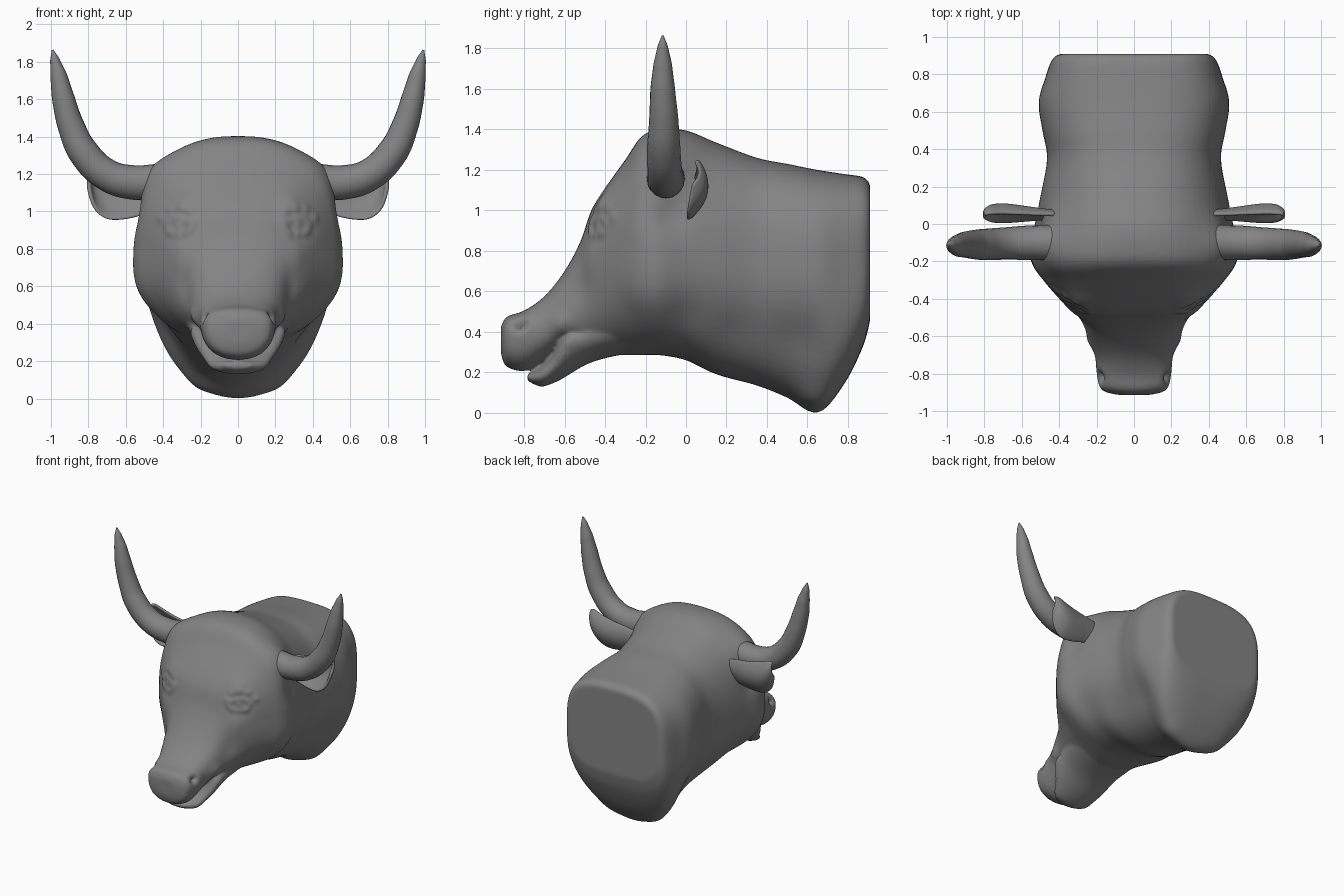
import bpy, bmesh, math
from mathutils import Vector, kdtree

if "Cube" in bpy.data.objects:
    bpy.data.objects.remove(bpy.data.objects["Cube"])

hide = bpy.data.materials.new("dark_grey")
hide.diffuse_color = (0.23, 0.23, 0.23, 1)
hide.use_nodes = True
hide.node_tree.nodes["Principled BSDF"].inputs["Base Color"].default_value = hide.diffuse_color


def catmull(keys, steps):
    """Smoothly interpolate rows of numbers."""
    out = []
    for i in range(len(keys) - 1):
        p0, p1, p2, p3 = (keys[max(0, min(len(keys) - 1, i + k))] for k in (-1, 0, 1, 2))
        for s in range(steps):
            t = s / steps
            out.append([0.5 * (2 * b + (c - a) * t + (2 * a - 5 * b + 4 * c - d) * t * t
                               + (3 * b - a - 3 * c + d) * t ** 3)
                        for a, b, c, d in zip(p0, p1, p2, p3)])
    return out + [list(keys[-1])]


def loft(bm, keys, steps=5, sides=72):
    """Skin superellipse sections: y, bottom, top, half width, widest z, top power, bottom power."""
    prev = first = None
    for y, zb, zt, w, zm, nt, nb in catmull(keys, steps):
        ring = []
        for i in range(sides):
            a = math.tau * i / sides
            c, s = math.cos(a), math.sin(a)
            n, h = (nt, zt - zm) if s > 0 else (nb, zm - zb)
            ring.append(bm.verts.new((math.copysign(abs(c) ** (2 / n), c) * w, y,
                                      zm + math.copysign(abs(s) ** (2 / n), s) * h)))
        if prev:
            for i in range(sides):
                j = (i + 1) % sides
                bm.faces.new((prev[i], prev[j], ring[j], ring[i]))
        first = first or ring
        prev = ring
    bm.faces.new(first)
    bm.faces.new(prev)


def make_object(name, bm):
    bmesh.ops.recalc_face_normals(bm, faces=bm.faces[:])
    me = bpy.data.meshes.new(name)
    bm.to_mesh(me)
    bm.free()
    ob = bpy.data.objects.new(name, me)
    bpy.context.collection.objects.link(ob)
    return ob


def activate(ob):
    bpy.ops.object.select_all(action='DESELECT')
    ob.select_set(True)
    bpy.context.view_layer.objects.active = ob


def finish(ob):
    """Smooth shading and the grey surface."""
    ob.data.polygons.foreach_set("use_smooth", [True] * len(ob.data.polygons))
    ob.data.materials.clear()
    ob.data.materials.append(hide)
    ob.data.update()


def sculpt(ob, x, y, z, r, depth):
    """Push the surface out (or in) around a point, on both sides."""
    me = ob.data
    kd = kdtree.KDTree(len(me.vertices))
    for v in me.vertices:
        kd.insert(v.co, v.index)
    kd.balance()
    for s in (-1, 1):
        centre = kd.find(Vector((s * x, y, z)))[0]
        near = kd.find_range(centre, r * 2.4)
        normals = [me.vertices[i].normal.copy() for _, i, _ in near]
        for (co, i, d), n in zip(near, normals):
            me.vertices[i].co += n * depth * math.exp(-(d / r) ** 2)
    me.update()


# Neck, skull and upper muzzle
bm = bmesh.new()
loft(bm, [
    (.91, .46, 1.13, .40, .80, 3.2, 3.6),
    (.875, .33, 1.165, .44, .77, 3.0, 3.4),
    (.78, .14, 1.18, .475, .72, 3.0, 2.8),
    (.65, .00, 1.20, .51, .70, 2.8, 1.95),
    (.50, .075, 1.23, .49, .71, 2.7, 1.9),
    (.35, .135, 1.26, .465, .72, 2.6, 2.0),
    (.15, .19, 1.335, .50, .73, 2.4, 2.0),
    (.00, .26, 1.395, .53, .74, 2.4, 2.1),
    (-.13, .285, 1.40, .56, .74, 2.5, 2.1),
    (-.22, .285, 1.365, .54, .76, 2.6, 2.0),
    (-.30, .285, 1.25, .485, .77, 2.8, 2.0),
    (-.40, .29, 1.11, .40, .75, 3.0, 2.2),
    (-.47, .30, .995, .335, .68, 2.9, 2.4),
    (-.52, .31, .85, .285, .55, 2.7, 2.4),
    (-.60, .335, .70, .245, .48, 2.5, 2.3),
    (-.70, .262, .575, .21, .42, 2.5, 2.2),
    (-.80, .208, .505, .195, .38, 2.7, 2.2),
    (-.875, .222, .48, .178, .37, 2.6, 2.2),
    (-.902, .25, .455, .14, .36, 2.2, 2.2),
    (-.915, .30, .42, .07, .36, 2.0, 2.0)])
# Lower jaw
loft(bm, [
    (-.25, .30, .60, .30, .45, 2, 2),
    (-.40, .27, .52, .275, .41, 2, 2),
    (-.50, .235, .46, .255, .38, 2, 2),
    (-.60, .175, .41, .24, .33, 2, 2),
    (-.66, .145, .29, .19, .235, 2.2, 2),
    (-.72, .130, .225, .15, .18, 2.2, 2),
    (-.785, .160, .190, .07, .175, 2, 2)])
head = make_object("head_and_neck", bm)

# Fuse jaw and head into one sculpted skin
mod = head.modifiers.new("fuse", 'REMESH')
mod.mode = 'VOXEL'
mod.voxel_size = 0.012
mod = head.modifiers.new("soften", 'SMOOTH')
mod.factor, mod.iterations = 0.5, 6
activate(head)
for m in list(head.modifiers):
    bpy.ops.object.modifier_apply(modifier=m.name)

dabs = [
    (.45, -.10, 1.20, .12, .03),     # boss at horn root
    (.53, -.08, 0.98, .10, -.025),   # temple below horn
    (.44, .55, .33, .17, -.03),      # flattened side of lower neck
    (.42, .25, .38, .14, -.015),     # throat hollow
    (.23, .64, .05, .09, .014),      # full lower edge of neck
    (.46, .02, .48, .12, -.012),     # crease behind cheek
    (.47, -.20, .60, .12, .012),     # cheek muscle
    (.25, -.48, .62, .09, -.010),    # hollow beside nose
    (.29, -.42, 1.04, .07, .014),    # brow
    (.315, -.44, .92, .085, -.026),  # eye socket
    (.315, -.44, .92, .042, .022),   # eyeball
    (.19, -.83, .435, .06, .013),    # nostril rim
    (.19, -.825, .435, .032, -.045), # nostril
    (.24, -.62, .44, .05, .014),     # lip corner
    (.24, -.58, .36, .04, .008)]
for k in range(12):                  # eyelids
    a = math.tau * k / 12
    dabs.append((.315 + .055 * math.cos(a), -.44 + .055 * math.cos(a),
                 .92 + .048 * math.sin(a), .023, .009))
for k in range(5):                   # fold above the eye
    a = math.pi * (.15 + .7 * k / 4)
    dabs.append((.315 + .09 * math.cos(a), -.43 + .09 * math.cos(a),
                 .92 + .10 * math.sin(a), .028, .009))
for dab in dabs:
    sculpt(head, *dab)
finish(head)

# Horns: tapered tubes along a curved path (x, y, z, radius)
horn_path = [(.42, -.10, 1.16, .095), (.56, -.10, 1.155, .092), (.70, -.105, 1.195, .086),
             (.825, -.11, 1.315, .082), (.89, -.11, 1.45, .072), (.933, -.115, 1.60, .061),
             (.958, -.115, 1.72, .046), (.979, -.115, 1.81, .026), (.991, -.115, 1.864, .005)]
# Ears: cupped leaves (x, lower z, upper z, cup depth)
ear_keys = [(.42, 1.01, 1.17, .4), (.50, .985, 1.185, .55), (.60, .96, 1.20, .8),
            (.70, .96, 1.225, 1), (.77, 1.02, 1.25, .85), (.80, 1.13, 1.24, .35)]

for side, s in (("left", 1), ("right", -1)):
    cu = bpy.data.curves.new(side + "_horn", 'CURVE')
    cu.dimensions = '3D'
    cu.bevel_depth, cu.bevel_resolution = 1.0, 8
    cu.resolution_u, cu.use_fill_caps = 8, True
    sp = cu.splines.new('BEZIER')
    sp.bezier_points.add(len(horn_path) - 1)
    for bp, (x, y, z, r) in zip(sp.bezier_points, horn_path):
        bp.co = (s * x, y, z)
        bp.radius = r
        bp.handle_left_type = bp.handle_right_type = 'AUTO'
    horn = bpy.data.objects.new(side + "_horn", cu)
    bpy.context.collection.objects.link(horn)
    activate(horn)
    bpy.ops.object.convert(target='MESH')
    finish(bpy.context.view_layer.objects.active)

    bm = bmesh.new()
    rows = []
    for x, lo, hi, d in catmull(ear_keys, 3):
        row = []
        for k in range(9):
            v = k / 8
            y = .042 + d * (-.038 + .05 * v + .07 * 4 * v * (1 - v))
            row.append(bm.verts.new((s * x, y, lo + (hi - lo) * v)))
        rows.append(row)
    for a, b in zip(rows, rows[1:]):
        for k in range(8):
            bm.faces.new((a[k], a[k + 1], b[k + 1], b[k]))
    ear = make_object(side + "_ear", bm)
    mod = ear.modifiers.new("thickness", 'SOLIDIFY')
    mod.thickness, mod.offset = 0.022, 0
    mod = ear.modifiers.new("round", 'SUBSURF')
    mod.levels = mod.render_levels = 2
    finish(ear)
